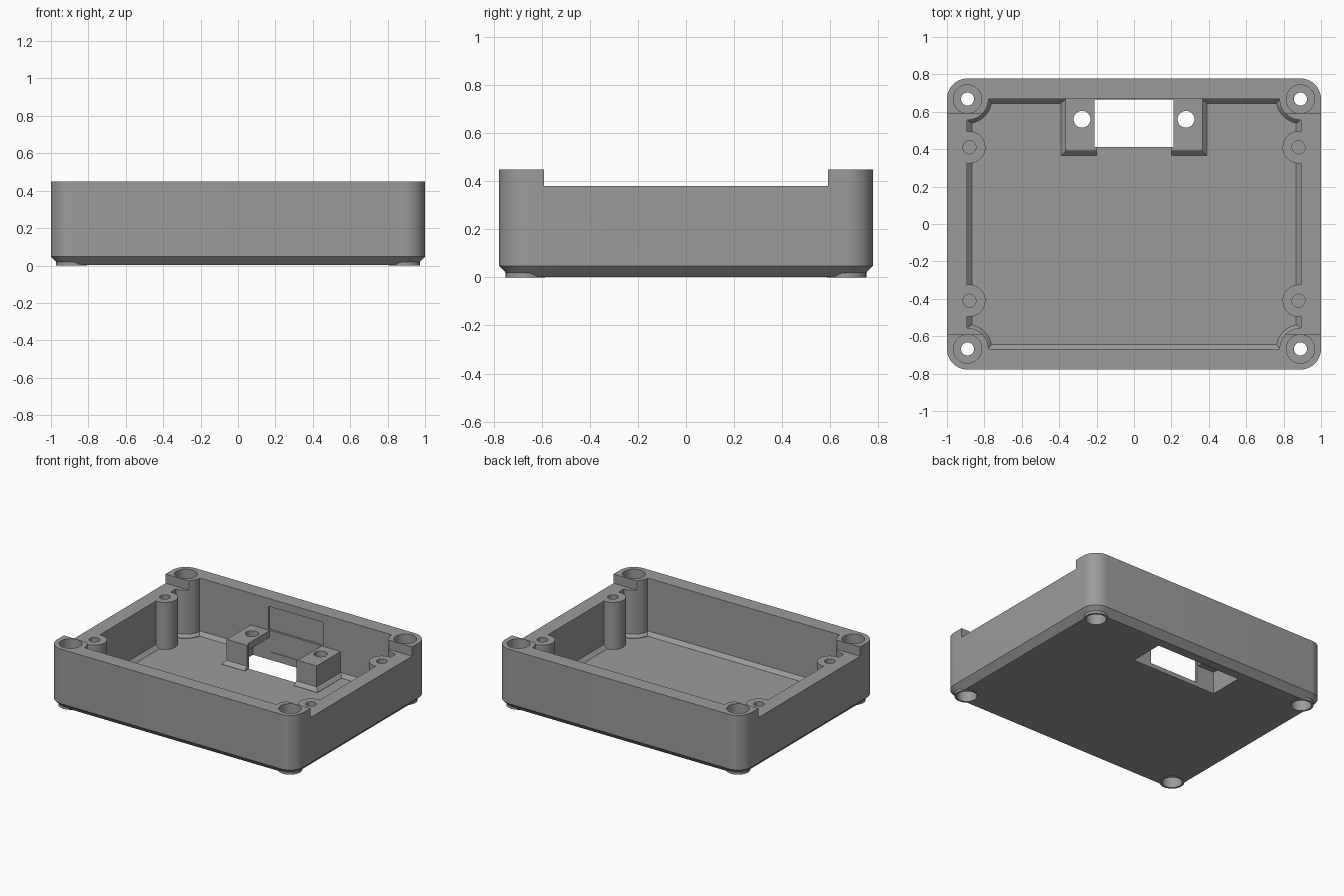
import bpy, bmesh, math

if "Cube" in bpy.data.objects:
    bpy.data.objects.remove(bpy.data.objects["Cube"])

grey = bpy.data.materials.new("plain grey")
grey.diffuse_color = (0.33, 0.33, 0.33, 1)
grey.use_nodes = True
grey.node_tree.nodes["Principled BSDF"].inputs["Base Color"].default_value = grey.diffuse_color

HEIGHT, FLOOR, LEDGE = 0.448, 0.035, 0.38
CORNERS = [(sx * 0.89, sy * 0.668) for sx in (-1, 1) for sy in (-1, 1)]
SIDES = [(sx * 0.88, sy * 0.41) for sx in (-1, 1) for sy in (-1, 1)]


def rect(x0, x1, y0, y1, r=0.0, n=10):
    """Rectangle outline, with rounded corners if r > 0."""
    if r == 0:
        return [(x1, y1), (x0, y1), (x0, y0), (x1, y0)]
    pts = []
    for k, (cx, cy) in enumerate([(x1 - r, y1 - r), (x0 + r, y1 - r),
                                  (x0 + r, y0 + r), (x1 - r, y0 + r)]):
        for i in range(n + 1):
            a = math.pi / 2 * (k + i / n)
            pts.append((cx + r * math.cos(a), cy + r * math.sin(a)))
    return pts


def circle(c, r, n=40):
    return [(c[0] + r * math.cos(math.tau * (i + 0.37) / n),
             c[1] + r * math.sin(math.tau * (i + 0.37) / n)) for i in range(n)]


def loft(name, layers):
    """Closed solid through (outline, z) layers."""
    bm = bmesh.new()
    rings = [[bm.verts.new((x, y, z)) for x, y in o] for o, z in layers]
    n = len(rings[0])
    bm.faces.new(rings[0][::-1])
    bm.faces.new(rings[-1])
    for a, b in zip(rings, rings[1:]):
        for i in range(n):
            j = (i + 1) % n
            bm.faces.new((a[i], a[j], b[j], b[i]))
    me = bpy.data.meshes.new(name)
    bm.to_mesh(me)
    bm.free()
    ob = bpy.data.objects.new(name, me)
    bpy.context.collection.objects.link(ob)
    me.materials.append(grey)
    return ob


def box(name, x0, x1, y0, y1, z0, z1):
    o = rect(x0, x1, y0, y1)
    return loft(name, [(o, z0), (o, z1)])


def cyl(name, c, r, z0, z1):
    o = circle(c, r)
    return loft(name, [(o, z0), (o, z1)])


def combine(target, tool, op='DIFFERENCE'):
    bpy.context.view_layer.objects.active = target
    m = target.modifiers.new("combine", 'BOOLEAN')
    m.operation, m.solver, m.object = op, 'EXACT', tool
    bpy.ops.object.modifier_apply(modifier=m.name)
    bpy.data.objects.remove(tool)


# Outer shell with chamfered bottom edge, and round feet
c = 0.045
case = loft("case_body", [
    (rect(-1 + c, 1 - c, -0.778 + c, 0.778 - c, 0.11 - c), 0.002),
    (rect(-1, 1, -0.778, 0.778, 0.11), c + 0.003),
    (rect(-1, 1, -0.778, 0.778, 0.11), HEIGHT)])
for p in CORNERS:
    combine(case, cyl("foot", p, 0.082, 0, 0.07), 'UNION')

# Cavity with a sloped skirt at the floor
wide = rect(-0.893, 0.893, -0.668, 0.668)
cavity = loft("cavity", [
    (rect(-0.867, 0.867, -0.643, 0.643), FLOOR),
    (wide, FLOOR + 0.026), (wide, HEIGHT + 0.1)])

# Corner pillars and side screw posts left standing in the cavity
for p in CORNERS:
    combine(cavity, loft("pillar", [
        (circle(p, 0.13), 0), (circle(p, 0.13), FLOOR + 0.003),
        (circle(p, 0.112), FLOOR + 0.023), (circle(p, 0.112), 0.7)]))
for p in SIDES:
    combine(cavity, cyl("screw_post", p, 0.086, 0, 0.7))

# Socket mounting blocks with a sloped skirt, also left standing
for s in (-1, 1):
    def base(g):
        x = sorted((s * 0.2, s * (0.365 + g)))
        return rect(x[0], x[1], 0.39 - g, 0.72)
    combine(cavity, loft("mount_block", [
        (base(0.025), 0.01), (base(0.025), FLOOR + 0.002),
        (base(0), FLOOR + 0.027), (base(0), 0.215)]))
combine(case, cavity)

# Lowered side walls
combine(case, box("notch", -1.2, 1.2, -0.59, 0.59, LEDGE, 0.7))

# Socket pocket from below, floor opening and recess in the rear wall
combine(case, box("pocket", -0.345, 0.345, 0.412, 0.666, -0.1, 0.165))
combine(case, box("opening", -0.21, 0.21, 0.412, 0.666, -0.15, 0.3))
combine(case, box("recess", -0.222, 0.222, 0.6, 0.683, 0.217, 0.39))

# Screw holes and counterbores
for p in CORNERS:
    combine(case, cyl("top_bore", p, 0.076, HEIGHT - 0.1, 0.6))
    combine(case, cyl("foot_bore", p, 0.068, -0.1, 0.1))
    combine(case, cyl("bolt_hole", p, 0.035, 0.05, 0.5))
for p in SIDES:
    combine(case, cyl("post_hole", p, 0.035, 0.15, 0.6))
for s in (-1, 1):
    combine(case, cyl("mount_hole", (s * 0.278, 0.56), 0.045, 0.1, 0.3))

bpy.ops.object.select_all(action='DESELECT')
case.select_set(True)
bpy.context.view_layer.objects.active = case
bpy.ops.object.shade_smooth_by_angle(angle=math.radians(30))
